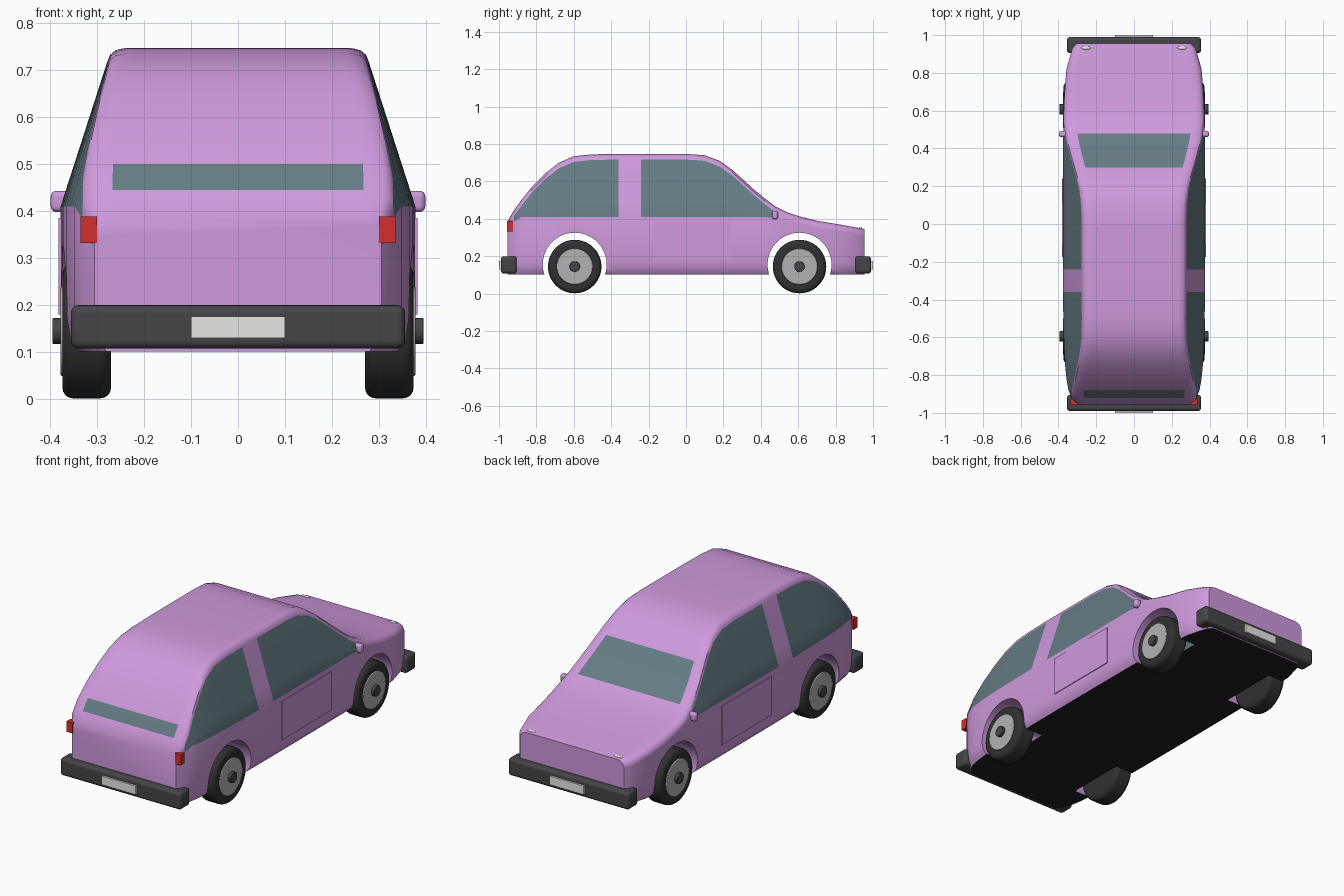
import bpy, bmesh
from math import pi, radians

if "Cube" in bpy.data.objects:
    bpy.data.objects.remove(bpy.data.objects["Cube"])


def mat(name, r, g, b):
    m = bpy.data.materials.new(name)
    m.diffuse_color = (r, g, b, 1)
    m.use_nodes = True
    m.node_tree.nodes["Principled BSDF"].inputs["Base Color"].default_value = m.diffuse_color
    return m


PINK = mat("paint", 0.62, 0.32, 0.72)
GLASS = mat("glass", 0.13, 0.2, 0.23)
BLACK = mat("underside", 0.012, 0.012, 0.013)
RUBBER = mat("rubber", 0.03, 0.03, 0.032)
TRIM = mat("trim", 0.06, 0.06, 0.065)
RIM = mat("rim", 0.45, 0.45, 0.45)
WHITE = mat("white", 0.8, 0.8, 0.76)
RED = mat("red", 0.65, 0.03, 0.03)


def smooth(o, angle=35):
    bpy.ops.object.select_all(action='DESELECT')
    o.select_set(True)
    bpy.context.view_layer.objects.active = o
    bpy.ops.object.shade_smooth_by_angle(angle=radians(angle))


def finish(name, m, bevel=0, segments=4):
    o = bpy.context.object
    o.name = name
    bpy.ops.object.transform_apply(location=False, rotation=True, scale=True)
    if m:
        o.data.materials.append(m)
    if bevel:
        b = o.modifiers.new("bevel", 'BEVEL')
        b.width, b.segments, b.limit_method = bevel, segments, 'ANGLE'
    smooth(o)
    return o


def box(name, x, y, z, m, bevel=0):
    """Box from (min, max) ranges."""
    bpy.ops.mesh.primitive_cube_add(size=1, location=[sum(r) / 2 for r in (x, y, z)])
    bpy.context.object.scale = [r[1] - r[0] for r in (x, y, z)]
    return finish(name, m, bevel)


def disc(name, x, y, z, radius, m, bevel=0):
    """Cylinder lying along x."""
    bpy.ops.mesh.primitive_cylinder_add(vertices=48, radius=radius, depth=abs(x[1] - x[0]),
                                        location=(sum(x) / 2, y, z), rotation=(0, pi / 2, 0))
    return finish(name, m, bevel)


# Body: cross-sections lofted along y, following the side profile (y, height)
profile = [(-.955, .385), (-.92, .445), (-.88, .5), (-.82, .575), (-.75, .645), (-.68, .7),
           (-.6, .735), (-.5, .745), (-.36, .747), (-.24, .747), (0, .747), (.1, .74),
           (.18, .71), (.25, .66), (.3, .615), (.36, .56), (.42, .51), (.48, .465),
           (.54, .435), (.6, .415), (.7, .39), (.82, .37), (.93, .35), (.955, .345)]
plan = [(0, .377), (.4, .376), (.65, .371), (.8, .361), (.88, .347), (.93, .327), (.96, .3)]


def half_width(y):
    y = abs(y)
    for (a, wa), (b, wb) in zip(plan, plan[1:]):
        if y <= b:
            return wa + (wb - wa) * (y - a) / (b - a)


def section(y, h):
    """Right half of the section, floor to roof, then mirrored to a closed ring."""
    w = half_width(y)
    side = lambda z: w * (1 - .265 * max(0, z - .41) / .31)
    belt, top = min(.41, h - .06), h - .03
    pts = [(w - .025, .102), (w - .007, .125), (w, .17)]
    pts += [(side(z), z) for z in [belt + (top - belt) * i / 4 for i in range(5)]]
    s = side(top)
    pts += [(s - .006, h - .015), (s - .018, h - .005), (s - .04, h)]
    pts += [((s - .04) * .92, h), ((s - .04) * .45, h)]
    return [(x, y, z) for x, z in pts] + [(-x, y, z) for x, z in reversed(pts)]


bm = bmesh.new()
rings = [[bm.verts.new(p) for p in section(y, h)] for y, h in profile]
n = len(rings[0])
half = n // 2
for a, b in zip(rings, rings[1:]):
    y = (a[0].co.y + b[0].co.y) / 2
    for i in range(n):
        j = (i + 1) % n
        f = bm.faces.new((a[i], a[j], b[j], b[i]))
        k = min(i, n - 2 - i)          # same index on both sides
        if i == n - 1:
            f.material_index = 2       # floor
        elif 3 <= k <= 6 and (-.92 < y < -.36 or -.24 < y < .48):
            f.material_index = 1       # side windows
        elif k >= half - 2 and (-.92 < y < -.88 or .3 < y < .48):
            f.material_index = 1       # windscreen and rear window
for r in (rings[0], rings[-1]):
    bm.faces.new(r)
bmesh.ops.recalc_face_normals(bm, faces=bm.faces)
mesh = bpy.data.meshes.new("body")
bm.to_mesh(mesh)
bm.free()
body = bpy.data.objects.new("body", mesh)
bpy.context.collection.objects.link(body)
for m in (PINK, GLASS, BLACK):
    mesh.materials.append(m)

# Wheel arches: cut pits, then open their inner ends into the hollow shell
WHEELS = (-.595, .607)
PIT = .245
for s in (-1, 1):
    for y in WHEELS:
        cutter = disc("arch_cutter", (s * PIT, s * .5), y, .155, .171, None)
        cutter.data.materials.append(PINK)
        cutter.hide_render = True
        cutter.hide_set(True)
        mod = body.modifiers.new("arch", 'BOOLEAN')
        mod.operation, mod.object, mod.solver = 'DIFFERENCE', cutter, 'EXACT'
cut = bpy.data.meshes.new_from_object(body.evaluated_get(bpy.context.evaluated_depsgraph_get()))
body.modifiers.clear()
body.data = cut
for o in [o for o in bpy.data.objects if o.name.startswith("arch_cutter")]:
    bpy.data.objects.remove(o)
bm = bmesh.new()
bm.from_mesh(cut)
caps = [f for f in bm.faces if all(abs(abs(v.co.x) - PIT) < 1e-4 for v in f.verts)
        and abs(f.normal.x) > .99]
bmesh.ops.delete(bm, geom=caps, context='FACES')
bm.to_mesh(cut)
bm.free()
smooth(body, 32)

for s, side in ((-1, "left"), (1, "right")):
    # Wheels
    for y, end in zip(WHEELS, ("rear", "front")):
        tag = f"{end}_{side}"
        disc("tyre_" + tag, (s * .27, s * .373), y, .145, .143, RUBBER, .022)
        disc("rim_" + tag, (s * .33, s * .377), y, .145, .096, RIM, .004)
        disc("hub_" + tag, (s * .35, s * .394), y, .145, .028, TRIM, .003)
    # Door panel, mirror, lights
    box("door_panel_" + side, sorted((s * .36, s * .381)), (-.175, .24), (.18, .385), PINK)
    box("mirror_" + side, sorted((s * .345, s * .398)), (.46, .492), (.398, .443), PINK, .012)
    box("tail_light_" + side, sorted((s * .3, s * .335)), (-.958, -.925), (.332, .388), RED)
    bpy.ops.mesh.primitive_uv_sphere_add(segments=24, ring_count=12, location=(s * .255, .932, .349))
    bpy.context.object.scale = (.025, .009, .006)
    finish("headlight_" + side, WHITE)

# Bumpers and plates
for s, end in ((-1, "rear"), (1, "front")):
    box("bumper_" + end, (-.355, .355), sorted((s * .905, s * .99)), (.108, .2), TRIM, .016)
    box("plate_" + end, (-.1, .1), sorted((s * .97, s * 1.0)), (.13, .176), WHITE)
